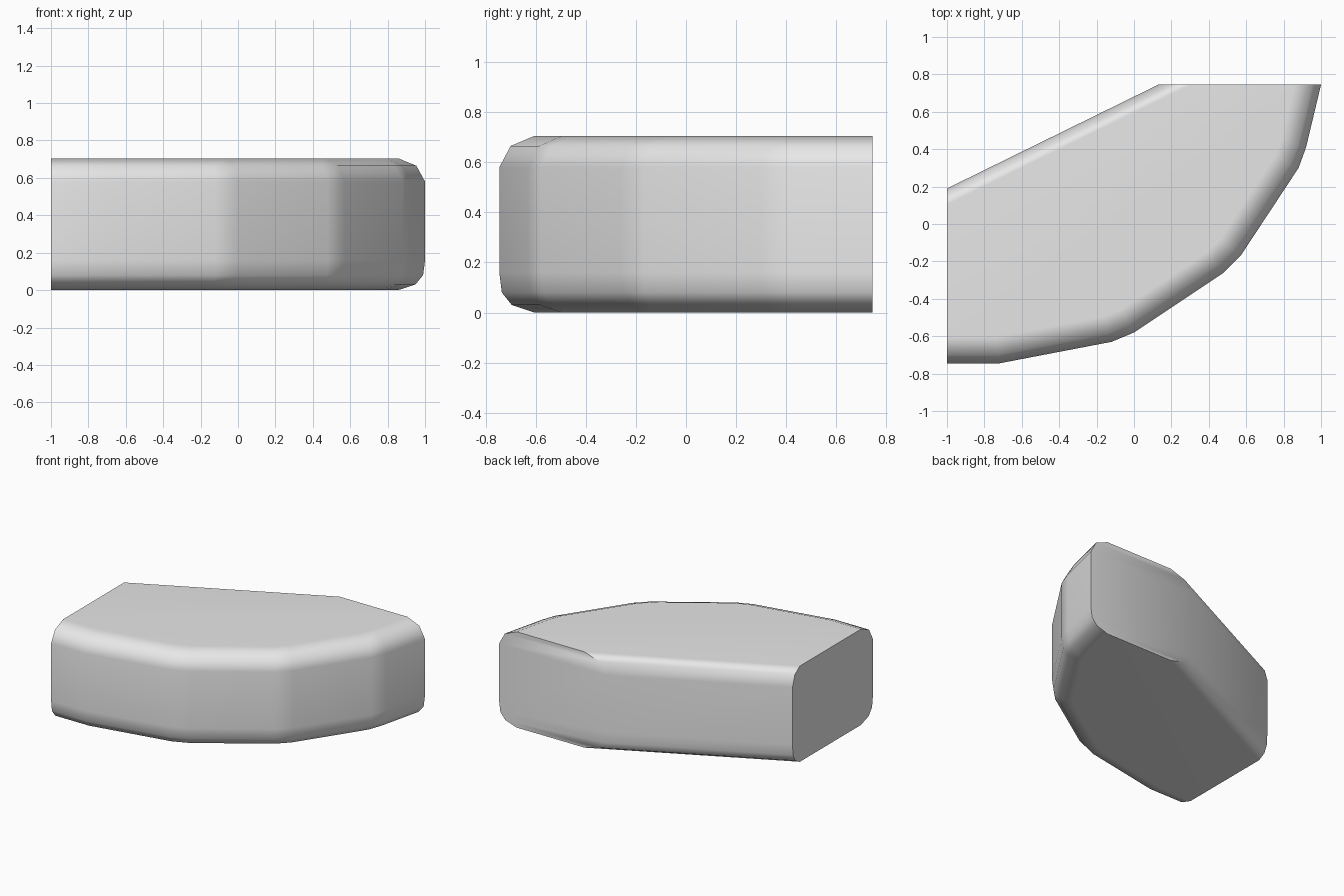
import bpy, bmesh
from mathutils import Vector

# Remove the default cube
cube = bpy.data.objects.get("Cube")
if cube:
    bpy.data.objects.remove(cube, do_unlink=True)

# Plain grey material
grey = bpy.data.materials.new("light_grey")
grey.use_nodes = True
grey.diffuse_color = (0.8, 0.8, 0.8, 1)
grey.node_tree.nodes["Principled BSDF"].inputs["Base Color"].default_value = (0.8, 0.8, 0.8, 1)

# Plan outline, counter-clockwise; third value is how much the side
# leaving that point is rounded over (0 = clean flat cut)
OUTLINE = [
    (-1, 0.19, 0), (-1, -0.745, 1), (-0.72, -0.745, 1), (-0.12, -0.63, 1),
    (0, -0.58, 1), (0.48, -0.26, 1), (0.57, -0.17, 1), (0.88, 0.3, 1),
    (0.92, 0.41, 1), (1, 0.745, 0), (0.13, 0.745, 0.55),
]
# Edge profile from bottom to top: inset, height
PROFILE = [(0.14, 0), (0.05, 0.03), (0.01, 0.08), (0, 0.16),
           (0, 0.58), (0.045, 0.665), (0.14, 0.705)]


def inset_outline(distance):
    """Move each side inwards by its own amount and intersect neighbours."""
    pts = [Vector(p[:2]) for p in OUTLINE]
    lines = []
    for i, p in enumerate(pts):
        d = (pts[(i + 1) % len(pts)] - p).normalized()
        inward = Vector((-d.y, d.x))
        lines.append((p + inward * distance * OUTLINE[i][2], d))
    ring = []
    for i, (p, d) in enumerate(lines):
        q, e = lines[i - 1]
        t = (p - q).cross(d) / e.cross(d)
        ring.append(q + e * t)
    return ring


# Rounded slab body: stacked rings, bridged and capped
bm = bmesh.new()
rings = [[bm.verts.new((p.x, p.y, z)) for p in inset_outline(inset)]
         for inset, z in PROFILE]
n = len(OUTLINE)
for low, high in zip(rings, rings[1:]):
    for i in range(n):
        j = (i + 1) % n
        bm.faces.new((low[i], low[j], high[j], high[i]))
bm.faces.new(rings[-1])
bm.faces.new(rings[0][::-1])
bmesh.ops.recalc_face_normals(bm, faces=bm.faces)

mesh = bpy.data.meshes.new("rounded_slab")
bm.to_mesh(mesh)
bm.free()
mesh.materials.append(grey)
slab = bpy.data.objects.new("rounded_slab", mesh)
bpy.context.collection.objects.link(slab)

# Soft shading on the rounded edges, crisp flat cuts
bpy.ops.object.select_all(action="DESELECT")
slab.select_set(True)
bpy.context.view_layer.objects.active = slab
bpy.ops.object.shade_smooth_by_angle(angle=0.73)
weighted = slab.modifiers.new("weighted_normals", "WEIGHTED_NORMAL")
weighted.keep_sharp = True
